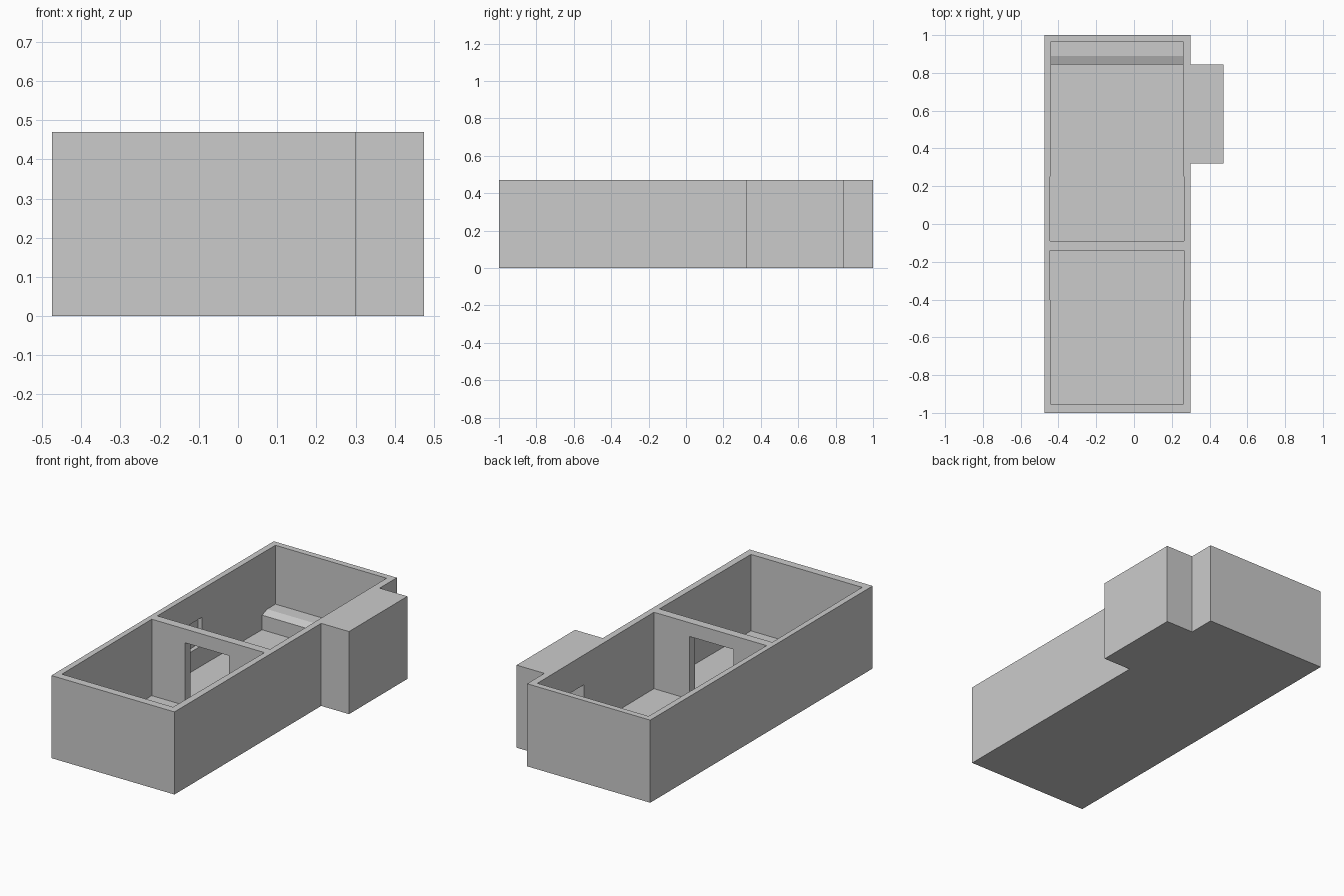
import bpy, bmesh

if "Cube" in bpy.data.objects:
    bpy.data.objects.remove(bpy.data.objects["Cube"])

H = 0.47       # wall height
FLOOR = 0.035  # top of floor slab


def prism(name, pts, lo, hi, axis='z'):
    """Extrude a 2D outline along z (pts = x,y) or along x (pts = y,z)."""
    bm = bmesh.new()
    place = (lambda a, b: (a, b, lo)) if axis == 'z' else (lambda a, b: (lo, a, b))
    face = bm.faces.new([bm.verts.new(place(a, b)) for a, b in pts])
    new = bmesh.ops.extrude_face_region(bm, geom=[face])['geom']
    step = (0, 0, hi - lo) if axis == 'z' else (hi - lo, 0, 0)
    bmesh.ops.translate(bm, vec=step, verts=[v for v in new if isinstance(v, bmesh.types.BMVert)])
    bmesh.ops.recalc_face_normals(bm, faces=bm.faces)
    mesh = bpy.data.meshes.new(name)
    bm.to_mesh(mesh)
    bm.free()
    obj = bpy.data.objects.new(name, mesh)
    bpy.context.collection.objects.link(obj)
    return obj


def rect(x0, x1, y0, y1):
    return [(x0, y0), (x1, y0), (x1, y1), (x0, y1)]


def cut(target, cutter):
    mod = target.modifiers.new(cutter.name, 'BOOLEAN')
    mod.operation = 'DIFFERENCE'
    mod.solver = 'EXACT'
    mod.object = cutter
    cutter.hide_render = True
    bpy.context.view_layer.objects.active = target
    bpy.ops.object.modifier_apply(modifier=mod.name)
    bpy.data.objects.remove(cutter)


# Solid outline of house with side annex
house = prism("house_walls", [(-0.475, -1), (0.30, -1), (0.30, 0.32), (0.475, 0.32),
                              (0.475, 0.845), (0.30, 0.845), (0.30, 1), (-0.475, 1)], 0, H)

# Two open-topped rooms, slightly wider towards the partition
cut(house, prism("back_room", [(-0.445, -0.09), (0.265, -0.09), (0.26, 0.965), (-0.44, 0.965)], FLOOR, H + 0.1))
cut(house, prism("front_room", [(-0.44, -0.955), (0.26, -0.955), (0.265, -0.14), (-0.445, -0.14)], FLOOR, H + 0.1))

# Doorway through the partition
cut(house, prism("doorway", rect(-0.235, 0.04, -0.2, -0.03), FLOOR, 0.392))

# Blind window recess in the left wall, alcove inside the annex
cut(house, prism("window_recess", rect(-0.468, -0.40, 0.06, 0.31), 0.15, 0.31))
cut(house, prism("annex_alcove", rect(0.2, 0.44, 0.545, 0.81), FLOOR, 0.30))

# Low bench with sloped front edge along the back wall
prism("back_bench", [(0.845, FLOOR), (0.965, FLOOR), (0.965, 0.135), (0.89, 0.135), (0.845, 0.118)],
      -0.44, 0.26, 'x')
